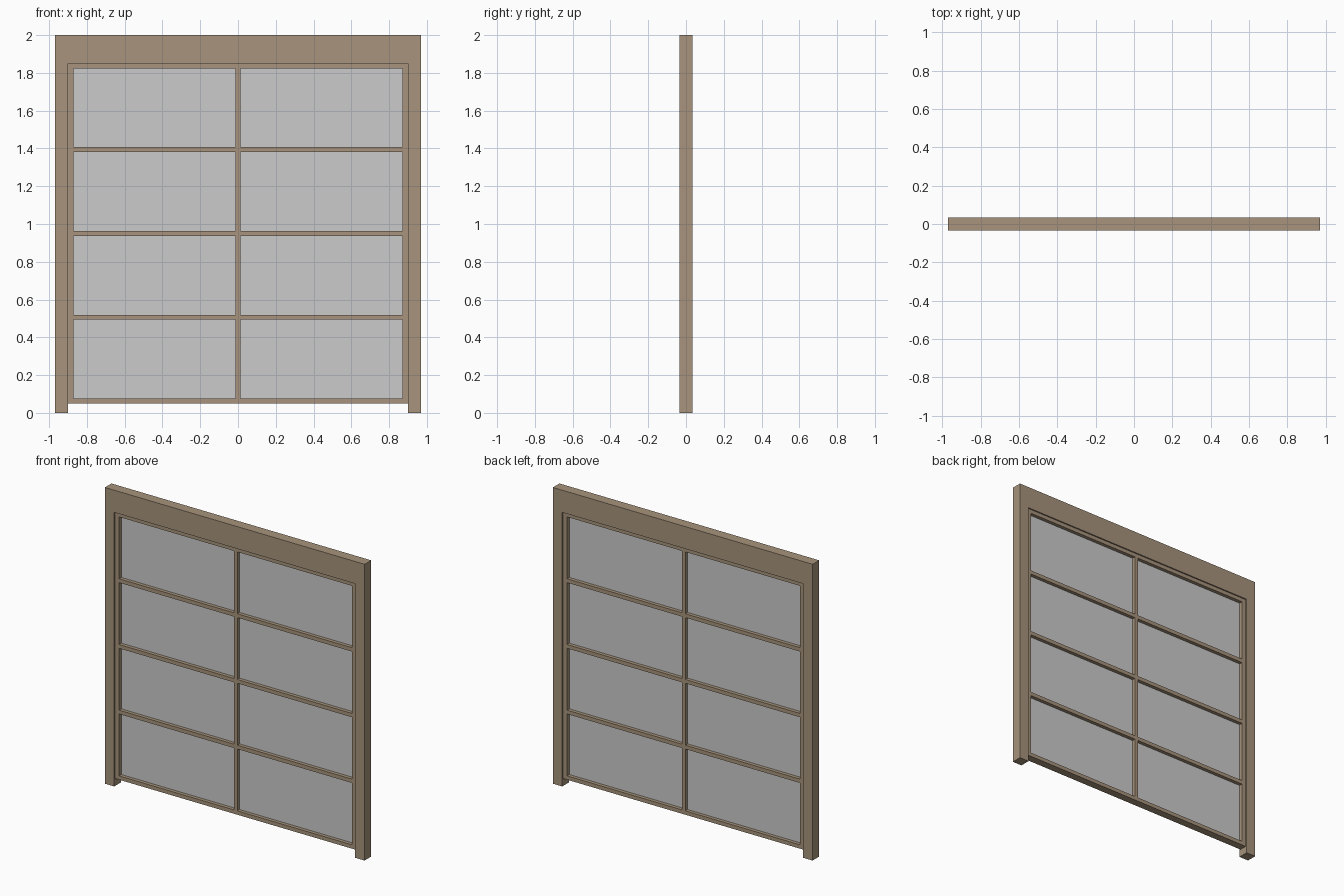
import bpy

cube = bpy.data.objects.get("Cube")
if cube:
    bpy.data.objects.remove(cube, do_unlink=True)


def material(name, colour):
    mat = bpy.data.materials.new(name)
    mat.use_nodes = True
    mat.diffuse_color = colour
    mat.node_tree.nodes["Principled BSDF"].inputs["Base Color"].default_value = colour
    return mat


wood = material("tan wood", (0.385, 0.295, 0.2, 1))
glass = material("grey glass", (0.6, 0.6, 0.6, 1))


def box(name, x, z, half_depth, mat):
    """Box spanning the x and z ranges, centred on y = 0."""
    bpy.ops.mesh.primitive_cube_add(size=1, location=(sum(x) / 2, 0, sum(z) / 2))
    ob = bpy.context.object
    ob.name = name
    ob.scale = (x[1] - x[0], 2 * half_depth, z[1] - z[0])
    bpy.ops.object.transform_apply(location=False, rotation=False, scale=True)
    ob.data.materials.append(mat)
    return ob


WIDTH, JAMB, PANE = 0.97, 0.9, 0.87   # half widths: outside, jamb inside, glass opening
HEAD, SILL = 1.85, 0.05               # sash top and bottom
FRAME_Y, SASH_Y, GLASS_Y = 0.035, 0.026, 0.002
BAR = 0.026
ROWS = 4
pitch = (HEAD - SILL - BAR) / ROWS

# Outer frame: header and two jambs that reach the floor
box("header", (-WIDTH, WIDTH), (HEAD, 2), FRAME_Y, wood)
for side, s in (("left", 1), ("right", -1)):
    box(side + "_jamb", sorted((s * JAMB, s * WIDTH)), (0, HEAD), FRAME_Y, wood)
    # Sash stiles, set back from the jambs
    box(side + "_stile", sorted((s * PANE, s * JAMB)), (SILL, HEAD), SASH_Y, wood)

# Horizontal rails and glazing bars
for i in range(ROWS + 1):
    z = SILL + i * pitch
    name = "bottom_rail" if i == 0 else "top_rail" if i == ROWS else f"glazing_bar_{i}"
    box(name, (-PANE, PANE), (z, z + BAR), SASH_Y, wood)

# Upright bar pieces and glass panes between the rails
for i in range(ROWS):
    z = (SILL + i * pitch + BAR, SILL + (i + 1) * pitch)
    box(f"upright_bar_{i + 1}", (-BAR / 2, BAR / 2), z, SASH_Y, wood)
    for side, s in (("left", 1), ("right", -1)):
        box(f"{side}_pane_{i + 1}", sorted((s * BAR / 2, s * PANE)), z, GLASS_Y, glass)
